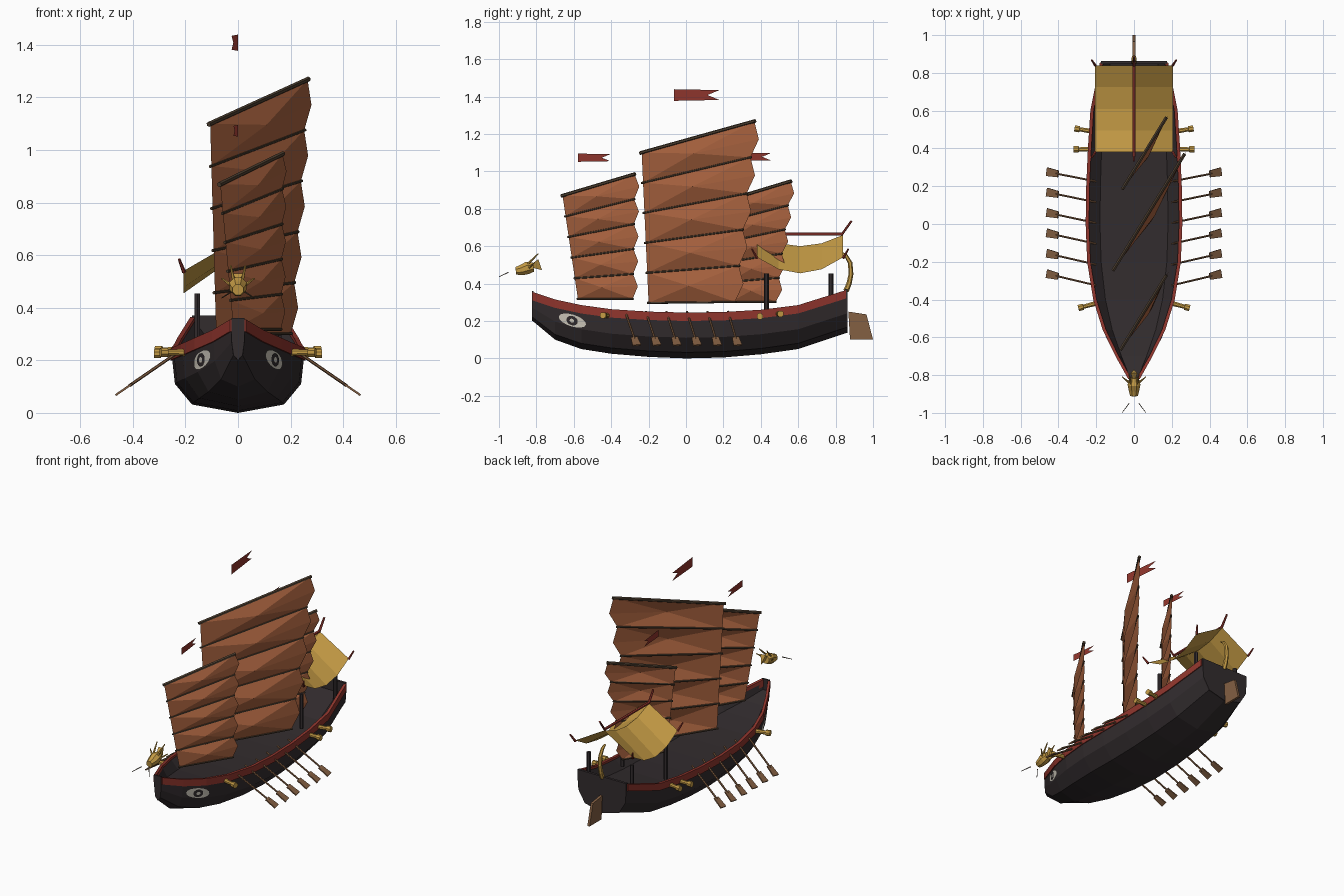
import bpy, bmesh, math
from mathutils import Vector as V
from mathutils.bvhtree import BVHTree

if "Cube" in bpy.data.objects:
    bpy.data.objects.remove(bpy.data.objects["Cube"])


def material(name, r, g, b):
    m = bpy.data.materials.new(name)
    m.use_nodes = True
    m.diffuse_color = (r, g, b, 1)
    bsdf = m.node_tree.nodes["Principled BSDF"]
    bsdf.inputs["Base Color"].default_value = (r, g, b, 1)
    bsdf.inputs["Roughness"].default_value = 0.9
    return m


DARK = material("dark_timber", .032, .025, .027)
RED = material("red_paint", .28, .036, .026)
SAIL = material("tan_sailcloth", .40, .125, .05)
GOLD = material("gold", .56, .33, .06)
WOOD = material("brown_wood", .23, .115, .055)
POLE = material("dark_bamboo", .075, .05, .03)
WHITE = material("off_white", .62, .58, .5)


def mesh(name, verts, faces, mat, normals=True):
    bm = bmesh.new()
    vs = [bm.verts.new(v) for v in verts]
    for f in faces:
        bm.faces.new([vs[i] for i in f])
    if normals:
        bmesh.ops.recalc_face_normals(bm, faces=bm.faces[:])
    me = bpy.data.meshes.new(name)
    bm.to_mesh(me)
    bm.free()
    me.materials.append(mat)
    ob = bpy.data.objects.new(name, me)
    bpy.context.collection.objects.link(ob)
    return ob


def loft(name, rings, mat, closed=True, caps=True):
    """Skin a list of equal-length rings."""
    n = len(rings[0])
    faces = [(a * n + i, a * n + (i + 1) % n, (a + 1) * n + (i + 1) % n, (a + 1) * n + i)
             for a in range(len(rings) - 1) for i in range(n if closed else n - 1)]
    if caps and closed:
        faces += [tuple(range(n)), tuple(range((len(rings) - 1) * n, len(rings) * n))]
    return mesh(name, [p for r in rings for p in r], faces, mat)


def rod(name, points, radii, mat, sides=6):
    """Tube through a list of points with one radius for each."""
    pts = [V(p) for p in points]
    rings = []
    for i, p in enumerate(pts):
        d = (pts[min(i + 1, len(pts) - 1)] - pts[max(i - 1, 0)]).normalized()
        s = d.cross(V((0, 0, 1)) if abs(d.z) < .9 else V((0, 1, 0))).normalized()
        t = d.cross(s)
        rings.append([p + radii[i] * (s * math.cos(a) + t * math.sin(a))
                      for a in (math.tau * (k + .5) / sides for k in range(sides))])
    return loft(name, rings, mat)


# Hull stations: y, half width, rail height, keel height
STATIONS = [(-.82, .025, .355, .2), (-.7, .092, .315, .1), (-.56, .16, .285, .05),
            (-.4, .21, .263, .025), (-.2, .242, .25, .008), (0, .25, .245, 0),
            (.2, .247, .248, .005), (.4, .238, .26, .022), (.6, .225, .285, .05),
            (.855, .175, .365, .135)]
BAND = .045


def section(y, w, t, k, top=0.0):
    h = t - k
    half = [(.7 * w, k + .13 * h), (.96 * w, k + .45 * h), (w, t - BAND), (w, t - top)]
    return [V((0, y, k))] + [V((x, y, z)) for x, z in half] + \
           [V((-x, y, z)) for x, z in reversed(half)]


hull = loft("hull", [section(*s, top=.004)[4:] + section(*s, top=.004)[:4][0:4] + [] for s in STATIONS],
            DARK, closed=False)
hull.data.materials[0] = DARK
bpy.data.objects.remove(hull)
# Open shell from one rail round the keel to the other
shell = []
for s in STATIONS:
    p = section(*s, top=.004)
    shell.append(p[5:] + p[:5])
hull = loft("hull", shell, DARK, closed=False)

# Inner bulwark sides and deck
loft("deck", [[V((w - .008, y, t - .01)), V((.72 * w, y, t - .065)), V((-.72 * w, y, t - .065)),
               V((-w + .008, y, t - .01))] for y, w, t, k in STATIONS], DARK, closed=False)

# Stem and transom boards close the ends
for name, s, dy in (("stem", STATIONS[0], -.004), ("transom", STATIONS[-1], .008)):
    y, w, t, k = s
    loft(name, [section(y + d, w, t + .005, k) for d in (-dy, dy)], DARK)

# Red rail band along each side
for sx, side in ((1, "left"), (-1, "right")):
    loft(side + "_rail", [[V((sx * (w + a), y, t - b)) for a, b in
                           ((.006, BAND), (.006, 0), (-.012, 0), (-.012, BAND))]
                          for y, w, t, k in STATIONS], RED)

# Painted eyes laid on the bow planking
bm = bmesh.new()
bm.from_mesh(hull.data)
tree = BVHTree.FromBMesh(bm)
bm.free()


def eye_disc(name, sx, ry, rz, lift, mat):
    ring = [(0, 0)] + [(f * ry * math.cos(a), f * rz * math.sin(a)) for f in (.5, 1)
                       for a in (math.tau * i / 16 for i in range(16))]
    verts = []
    for a, b in ring:
        y, z = -.605 + a + .2 * b, .203 + b - .3 * a
        hit = tree.ray_cast(V((sx, y, z)), V((-sx, 0, 0)))[0]
        n = V((sx * .8, -.5, -.15))
        verts.append((hit or V((sx * .14, y, z))) + n * lift)
    faces = [(0, 1 + i, 1 + (i + 1) % 16) for i in range(16)]
    faces += [(1 + i, 17 + i, 17 + (i + 1) % 16, 1 + (i + 1) % 16) for i in range(16)]
    mesh(name, verts, faces, mat)


for sx, side in ((1, "left"), (-1, "right")):
    eye_disc(side + "_eye_white", sx, .073, .031, .005, WHITE)
    eye_disc(side + "_eye_iris", sx, .03, .024, .008, DARK)
    eye_disc(side + "_eye_glint", sx, .012, .01, .0095, WHITE)

    # Oars with flat blades
    for i in range(6):
        a = V((sx * .2, -.325 + .11 * i, .25))
        b = V((sx * .462, -.263 + .108 * i, .07))
        d = (b - a).normalized()
        s = (V((0, 1, 0)) - d * d.y).normalized()
        n = d.cross(s) * .004
        rod(f"{side}_oar_{i}", [a, b - d * .06], [.006, .006], WOOD)
        loft(f"{side}_oar_blade_{i}", [[p + s * w + n, p - s * w + n, p - s * w - n, p + s * w - n]
                                       for p, w in ((b - d * .075, .018), (b, .023))], WOOD)

    # Small cannons
    for i, (y, z, dy, x) in enumerate(((-.42, .23, -.025, .2), (.395, .225, 0, .225), (.49, .238, .016, .22))):
        a, d = V((sx * x, y, z)), V((sx * .095, dy, 0))
        rod(f"{side}_cannon_{i}", [a, a + d * .7, a + d * .72, a + d],
            [.014, .012, .018, .018], GOLD, 8)

    # Canopy posts
    for name, y, z in (("front", .43, .23), ("rear", .775, .27)):
        rod(f"{side}_{name}_post", [(sx * .155, y, z), (sx * .155, y, .455)], [.013, .013], DARK)

# Sagging gable canopy with red ridge and corner horns
roof = []
for i in range(5):
    u = i / 2 - 1
    y, sag = .61 + .23 * u, 1 - u * u
    roof.append([V((-.207, y, .54 - .085 * sag)), V((0, y, .66 - .06 * sag)),
                 V((.207, y, .54 - .085 * sag))])
loft("canopy_roof", roof, GOLD, closed=False)
rod("canopy_ridge", [(0, .335, .735), (0, .38, .665), (0, .835, .665), (0, .885, .735)],
    [.006, .009, .009, .006], RED)
for sx in (1, -1):
    for y, dy in ((.38, -.028), (.84, .028)):
        rod("canopy_horn", [(sx * .205, y, .535), (sx * .224, y + dy, .585)], [.008, .005], RED)


# Battened sails swung about the mast line
SLANT = .615


def sail(name, y0, tl, tr, bl, br, bulge, panels=5):
    along = V((SLANT, 1, 0)).normalized()
    normal = V((1, -SLANT, 0)).normalized()

    def point(u, v):
        y, z = [(bl[k] * (1 - u) + br[k] * u) * (1 - v) + (tl[k] * (1 - u) + tr[k] * u) * v for k in (0, 1)]
        return V(((y - y0) * SLANT, y, z))

    verts, faces = [], []
    for p in range(panels):
        lo, mid, hi = p / panels, (p + .5) / panels, (p + 1) / panels
        b = len(verts)
        verts += [point(.5, mid) + normal * bulge, point(0, lo), point(1, lo),
                  point(1, mid) + along * bulge * 1.1, point(1, hi), point(0, hi)]
        faces += [(b, b + i, b + i % 5 + 1) for i in range(1, 6)]
    mesh(name, verts, faces, SAIL, normals=False)
    for p in range(panels + 1):
        r = .01 if p == panels else .006
        rod(f"{name}_batten_{p}", [point(-.015, p / panels), point(1.01, p / panels)], [r, r], POLE)


sail("fore_sail", -.55, (-.66, .87), (-.275, .985), (-.578, .318), (-.285, .318), .028)
sail("main_sail", -.065, (-.237, 1.1), (.365, 1.268), (-.2, .297), (.262, .302), .037)
sail("mizzen_sail", .285, (.19, .835), (.56, .947), (.24, .302), (.48, .302), .028)

# Swallow-tailed pennants
for name, y, z, ln, h in (("fore", -.577, 1.073, .172, .022), ("main", -.065, 1.408, .243, .031),
                          ("mizzen", .28, 1.078, .172, .022)):
    pts = [(0, 1), (1, .85), (.74, 0), (1, -.85), (0, -1)]
    mesh(name + "_pennant", [(-.1 * u * ln, y + u * ln, z + v * h) for u, v in pts],
         [(0, 1, 2), (0, 2, 4), (2, 3, 4)], RED)

# Rudder blade
loft("rudder", [[V((x, y, z)) for y, z in ((.868, .25), (.965, .235), (1, .1), (.877, .1))]
                for x in (-.008, .008)], WOOD)

# Dragon figurehead: head, snout, mane, horns, ears and whiskers
rod("dragon_head", [(0, -.815, .488), (0, -.85, .483), (0, -.88, .472), (0, -.91, .468)],
    [.026, .036, .03, .022], GOLD, 8)
mesh("dragon_mane", [(0, -.845, .49), (.018, -.79, .53), (-.018, -.79, .53), (0, -.77, .472)],
     [(0, 1, 2), (0, 1, 3), (0, 2, 3), (1, 2, 3)], GOLD)
for sx in (1, -1):
    rod("dragon_horn", [(sx * .015, -.85, .5), (sx * .028, -.79, .56)], [.007, .003], GOLD)
    rod("dragon_ear", [(sx * .025, -.84, .485), (sx * .062, -.81, .512)], [.007, .003], GOLD)
    rod("dragon_whisker", [(sx * .026, -.95, .46), (sx * .062, -.998, .437)], [.003, .002], POLE, 4)

# Curling dragon tail at the stern
rod("dragon_tail", [(0, .83, .565), (0, .855, .55), (0, .878, .51), (0, .882, .45),
                    (0, .872, .4), (0, .855, .36)], [.006, .01, .012, .013, .014, .015], GOLD)
